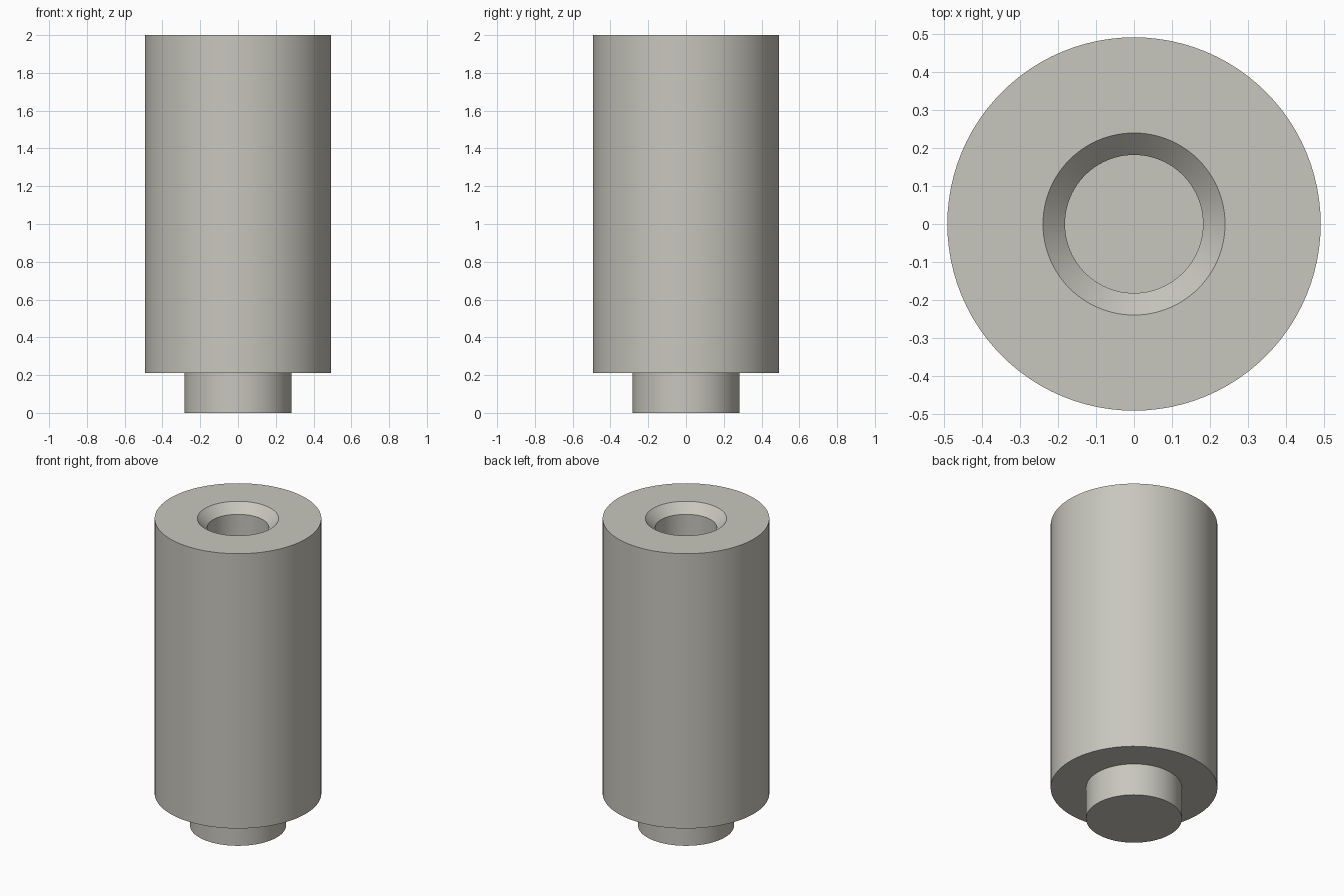
import bpy
import bmesh
import math

cube = bpy.data.objects.get("Cube")
if cube:
    bpy.data.objects.remove(cube, do_unlink=True)

# Satin metal colour
metal = bpy.data.materials.new("warm_grey_metal")
metal.use_nodes = True
colour = (0.58, 0.57, 0.51, 1.0)
metal.diffuse_color = colour
metal.node_tree.nodes["Principled BSDF"].inputs["Base Color"].default_value = colour


def lathe(name, profile, segments=96):
    """Revolve a (radius, height) profile about z and cap both ends."""
    bm = bmesh.new()
    rings = []
    for r, z in profile:
        angles = [2 * math.pi * i / segments for i in range(segments)]
        rings.append([bm.verts.new((r * math.cos(a), r * math.sin(a), z)) for a in angles])
    for low, high in zip(rings, rings[1:]):
        for i in range(segments):
            j = (i + 1) % segments
            bm.faces.new((low[i], low[j], high[j], high[i]))
    bm.faces.new(list(reversed(rings[0])))
    bm.faces.new(rings[-1])
    bmesh.ops.recalc_face_normals(bm, faces=bm.faces)
    mesh = bpy.data.meshes.new(name)
    bm.to_mesh(mesh)
    bm.free()
    mesh.materials.append(metal)
    obj = bpy.data.objects.new(name, mesh)
    bpy.context.collection.objects.link(obj)
    bpy.ops.object.select_all(action='DESELECT')
    obj.select_set(True)
    bpy.context.view_layer.objects.active = obj
    bpy.ops.object.shade_smooth_by_angle(angle=math.radians(30))
    return obj


# Standoff: narrow stub, wide body, countersunk mouth and blind bore
lathe("standoff_body", [
    (0.283, 0.0), (0.283, 0.21),
    (0.492, 0.21), (0.492, 2.0),
    (0.24, 2.0), (0.182, 1.942),
    (0.182, 0.8),
])
